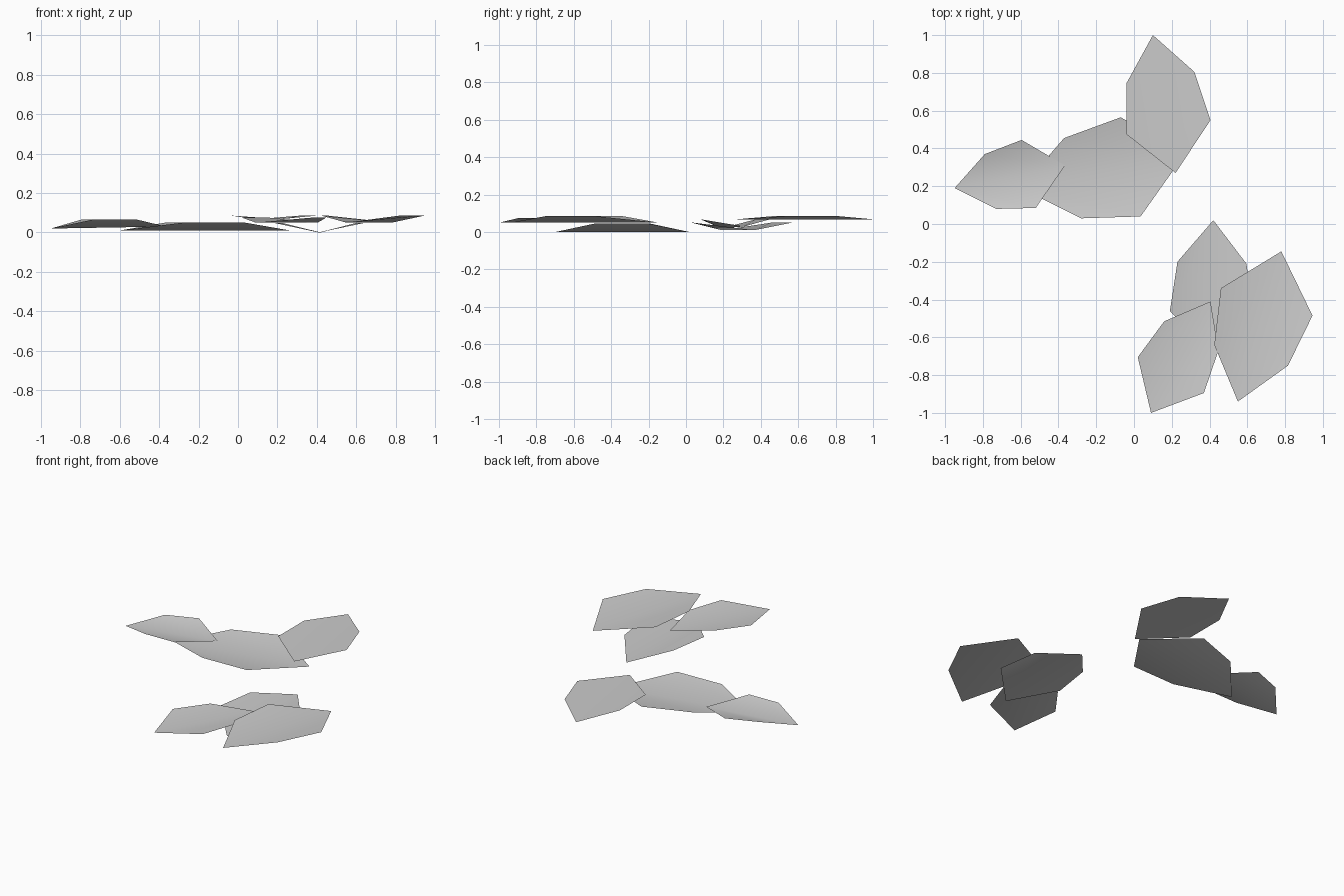
import bpy
import bmesh

if "Cube" in bpy.data.objects:
    bpy.data.objects.remove(bpy.data.objects["Cube"])

grey = bpy.data.materials.new("pale grey")
grey.diffuse_color = (0.6, 0.6, 0.6, 1)
grey.use_nodes = True
grey.node_tree.nodes["Principled BSDF"].inputs["Base Color"].default_value = grey.diffuse_color


def leaf(name, start, right, end, left, crease, rim):
    """Thin leaf folded into a shallow valley along the line start-end.
    right and left are the two rim corners on each side, going counterclockwise."""
    bm = bmesh.new()
    s, e = (bm.verts.new((*p, z)) for p, z in zip((start, end), crease))
    r = [bm.verts.new((*p, rim)) for p in right]
    l = [bm.verts.new((*p, rim)) for p in left]
    bm.faces.new((s, *r, e))
    bm.faces.new((e, *l, s))
    mesh = bpy.data.meshes.new(name)
    bm.to_mesh(mesh)
    bm.free()
    mesh.materials.append(grey)
    obj = bpy.data.objects.new(name, mesh)
    bpy.context.collection.objects.link(obj)
    bpy.ops.object.select_all(action='DESELECT')
    obj.select_set(True)
    bpy.context.view_layer.objects.active = obj
    bpy.ops.object.shade_smooth_by_angle()


# Back cluster
leaf("back_left_leaf", (-0.95, 0.19), [(-0.73, 0.08), (-0.52, 0.085)],
     (-0.365, 0.31), [(-0.595, 0.445), (-0.79, 0.37)], (0.02, 0.03), 0.067)
leaf("back_middle_leaf", (-0.60, 0.19), [(-0.28, 0.03), (0.035, 0.04)],
     (0.265, 0.365), [(-0.07, 0.565), (-0.37, 0.455)], (0.01, 0.01), 0.05)
leaf("back_right_leaf", (0.22, 0.27), [(0.405, 0.55), (0.32, 0.805)],
     (0.10, 1.0), [(-0.04, 0.745), (-0.04, 0.475)], (0.068, 0.068), 0.086)

# Front cluster
leaf("front_middle_leaf", (0.41, -0.70), [(0.635, -0.48), (0.595, -0.21)],
     (0.42, 0.02), [(0.23, -0.20), (0.19, -0.46)], (0.0, 0.0), 0.047)
leaf("front_left_leaf", (0.09, -1.0), [(0.37, -0.895), (0.447, -0.67)],
     (0.405, -0.41), [(0.16, -0.515), (0.02, -0.705)], (0.05, 0.05), 0.075)
leaf("front_right_leaf", (0.55, -0.94), [(0.815, -0.75), (0.945, -0.485)],
     (0.78, -0.145), [(0.46, -0.34), (0.425, -0.64)], (0.05, 0.05), 0.085)
